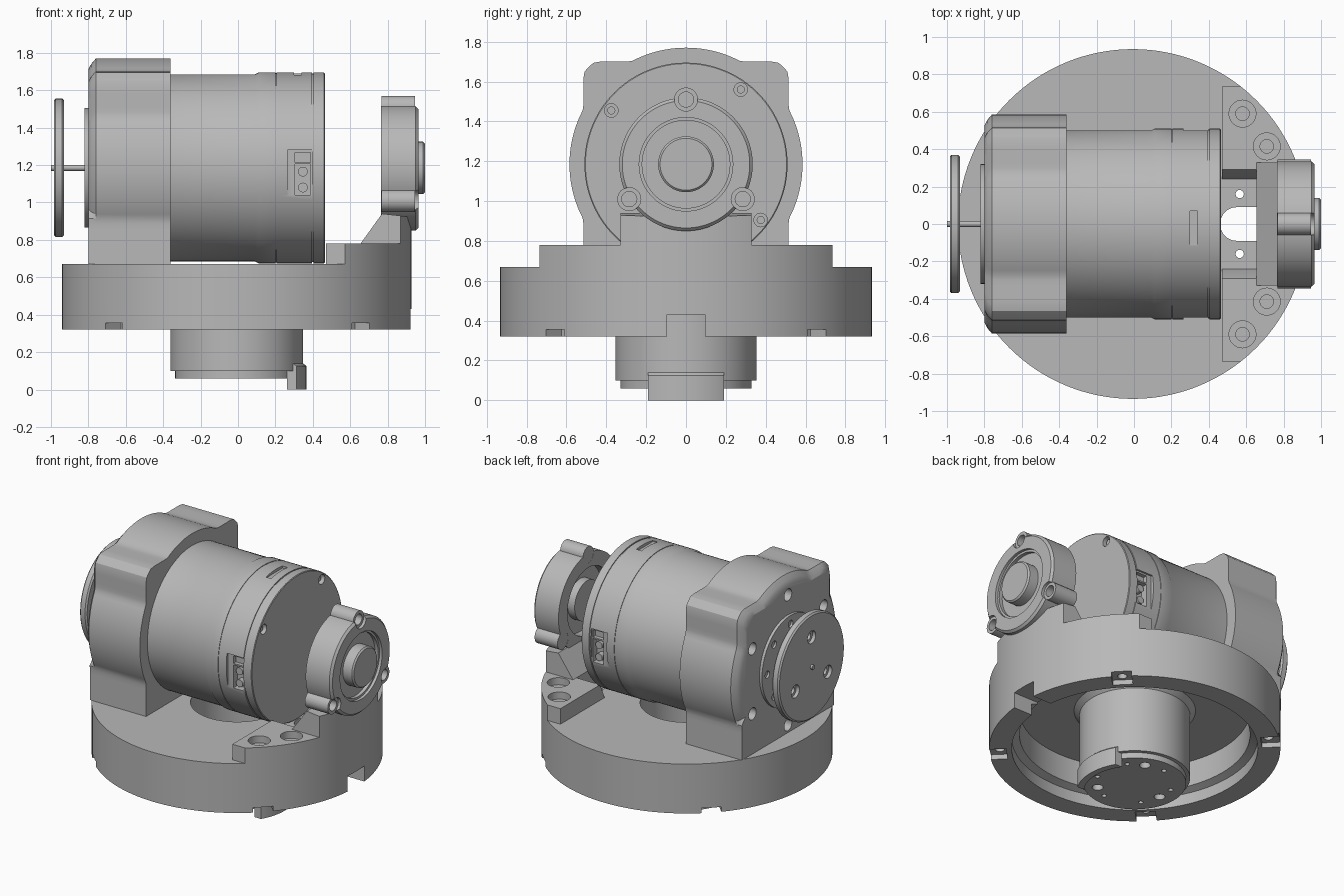
import bpy, bmesh, math
from mathutils import Matrix

default = bpy.data.objects.get("Cube")
if default:
    bpy.data.objects.remove(default)

grey = bpy.data.materials.new("machined grey")
grey.use_nodes = True
grey.diffuse_color = (0.48, 0.48, 0.48, 1)
grey.node_tree.nodes["Principled BSDF"].inputs["Base Color"].default_value = grey.diffuse_color

AXIS = 1.185          # height of the motor axis
OUT, MID = 0.935, -0.0065   # base radius and centre
UPRIGHT = Matrix.Translation((MID, 0, 0))
ALONG = Matrix.Translation((0, 0, AXIS)) @ Matrix.Rotation(math.pi / 2, 4, 'Y')


def finish(name, bm, matrix=Matrix()):
    bmesh.ops.remove_doubles(bm, verts=bm.verts, dist=1e-5)
    bm.transform(matrix)
    bmesh.ops.recalc_face_normals(bm, faces=bm.faces)
    if bm.calc_volume(signed=True) < 0:
        bmesh.ops.reverse_faces(bm, faces=bm.faces)
    mesh = bpy.data.meshes.new(name)
    bm.to_mesh(mesh)
    bm.free()
    mesh.materials.append(grey)
    ob = bpy.data.objects.new(name, mesh)
    bpy.context.collection.objects.link(ob)
    smooth(ob)
    return ob


def smooth(ob):
    ob.data.shade_smooth()
    ob.data.set_sharp_from_angle(angle=math.radians(28))


def lathe(name, profile, matrix=Matrix(), steps=96):
    """Spin (radius, height) points about local z."""
    bm = bmesh.new()
    vs = [bm.verts.new((r, 0, h)) for r, h in profile]
    es = [bm.edges.new(p) for p in zip(vs, vs[1:])]
    bmesh.ops.spin(bm, geom=vs + es, cent=(0, 0, 0), axis=(0, 0, 1),
                   angle=2 * math.pi, steps=steps, use_duplicate=False)
    return finish(name, bm, matrix)


def rod(name, r, a, b, matrix=Matrix(), steps=32):
    return lathe(name, [(0, a), (r, a), (r, b), (0, b)], matrix, steps)


def rod_z(name, r, x, y, a, b):
    return rod(name, r, a, b, Matrix.Translation((x, y, 0)))


def rod_x(name, r, y, z, a, b):
    return rod(name, r, a, b, Matrix.Translation((0, y, z)) @ ALONG)


def loft(name, rings):
    bm = bmesh.new()
    rows = [[bm.verts.new(p) for p in ring] for ring in rings]
    for low, high in zip(rows, rows[1:]):
        for i in range(len(low)):
            j = (i + 1) % len(low)
            bm.faces.new((low[i], low[j], high[j], high[i]))
    bm.faces.new(rows[0])
    bm.faces.new(rows[-1])
    return finish(name, bm)


def box(name, x, y, z):
    return loft(name, [[(x[0], y[0], h), (x[1], y[0], h), (x[1], y[1], h), (x[0], y[1], h)] for h in z])


def combine(ob, others, op='DIFFERENCE'):
    for other in others:
        mod = ob.modifiers.new("join", 'BOOLEAN')
        mod.object, mod.operation, mod.solver = other, op, 'EXACT'
        bpy.context.view_layer.update()
        graph = bpy.context.evaluated_depsgraph_get()
        mesh = bpy.data.meshes.new_from_object(ob.evaluated_get(graph))
        ob.modifiers.clear()
        ob.data = mesh
        bpy.data.objects.remove(other)
    smooth(ob)


def around(count, radius, start=0):
    for i in range(count):
        a = math.radians(start) + 2 * math.pi * i / count
        yield radius * math.cos(a), radius * math.sin(a)


# Round base with hollow underside and hollow central stem
base = lathe("round_base", [
    (0, 0.15), (0.3, 0.15), (0.3, 0.67), (OUT, 0.67), (OUT, 0.32), (0.79, 0.32), (0.79, 0.40),
    (0.74, 0.42), (0.74, 0.6), (0.39, 0.6), (0.355, 0.565), (0.355, 0.10), (0.33, 0.10),
    (0.33, 0.06), (0, 0.06)], UPRIGHT, 128)
cuts = [box("key_notch", (0.7, 1), (-0.095, 0.095), (0.2, 0.43)),
        rod_z("slot_end", 0.09, 0.55, 0, 0.5, 0.8),
        box("slot", (0.55, 0.66), (-0.09, 0.09), (0.5, 0.8))]
for x, y in around(4, 0.93, 45):
    notch = box("rim_notch", (-0.11, 0.11), (-0.065, 0.065), (0.2, 0.355))
    notch.data.transform(Matrix.Translation((x, y, 0)) @ Matrix.Rotation(math.atan2(y, x), 4, 'Z'))
    cuts.append(notch)
for x, y in around(4, 0.865, 45):
    cuts.append(rod_z("rim_hole", 0.03, x, y, 0.2, 0.42))
for x, y in around(3, 0.24, 67):
    cuts.append(rod_z("stem_hole", 0.035, x, y, 0, 0.1))
for x, y in around(6, 0.25, 40):
    cuts.append(rod_z("stem_pin_hole", 0.016, x, y, 0, 0.1))
for y in (-0.16, 0.16):
    cuts.append(rod_z("floor_hole", 0.022, 0.565, y, 0.5, 0.8))
combine(base, cuts)

# Curved stop tab hugging the foot of the stem
tab = lathe("stop_tab", [(0.328, 0), (0.372, 0), (0.372, 0.125), (0.355, 0.14), (0.328, 0.14),
                         (0.328, 0)], UPRIGHT)
combine(tab, [box("trim", (0.1, 0.5), (-0.19, 0.19), (-0.1, 0.3))], 'INTERSECT')

# Bracket foot, trimmed to the base outline, with pocket and counterbored holes
foot = box("bracket_foot", (0.47, 1), (-0.735, 0.735), (0.65, 0.78))
combine(foot, [rod("trim", OUT, 0.5, 1.2, UPRIGHT, 128)], 'INTERSECT')
cuts = [loft("pocket", [[(x, -0.23, 0.6), (x, 0.23, 0.6), (x, 0.24, 0.67),
                         (x, 0.30, 0.8), (x, -0.30, 0.8), (x, -0.24, 0.67)] for x in (0.4, 0.655)])]
for x, y in ((0.58, 0.59), (0.71, 0.415)):
    for s in (-1, 1):
        cuts += [rod_z("counterbore", 0.072, x, s * y, 0.73, 0.9),
                 rod_z("bolt_hole", 0.036, x, s * y, 0.69, 0.9)]
combine(foot, cuts)

# Sloped upright carrying the bearing
side = [(0.655, 0.66), (0.655, 0.78), (0.77, 0.94), (0.95, 0.92), (0.95, 0.66)]
upright = loft("bracket_upright", [[(x, y, z) for x, z in side] for y in (-0.33, 0.33)])
combine(upright, [rod("trim", OUT, 0.5, 1.2, UPRIGHT, 128)], 'INTERSECT')

# Bearing ring, notched where three hollow screw lobes sit, and a central pin
ring = lathe("bearing_ring", [
    (0.235, 0.765), (0.335, 0.765), (0.335, 0.95), (0.32, 0.965), (0.235, 0.965),
    (0.235, 0.765)], ALONG)
lobes = [(0, 0.325), (-0.285, -0.175), (0.285, -0.175)]
combine(ring, [rod_x("lobe_seat", 0.058, y, z, 0.6, 1.1) for y, z in lobes])
for y, z in lobes:
    lathe("screw_lobe", [(0, 0.766), (0.06, 0.766), (0.06, 0.945), (0.038, 0.945),
                         (0.038, 0.89), (0, 0.89)], Matrix.Translation((0, y, z)) @ ALONG, 40)
lathe("bearing_core", [
    (0, 0.775), (0.14, 0.775), (0.14, 0.83), (0.238, 0.83), (0.238, 0.945), (0.22, 0.945),
    (0.22, 0.92), (0.14, 0.92), (0.14, 0.99), (0.13, 1.0), (0, 1.0)], ALONG)

# Motor body with seam grooves and end cap
motor = lathe("motor_body", [
    (0, -0.4), (0.5, -0.4), (0.5, 0.09), (0.51, 0.11), (0.51, 0.2), (0.506, 0.2), (0.506, 0.206),
    (0.51, 0.206), (0.51, 0.395), (0.504, 0.395), (0.504, 0.404), (0.51, 0.404),
    (0.51, 0.46), (0.505, 0.464), (0, 0.464)], ALONG, 128)
screws = [(-0.375, 0.27), (0.275, 0.375), (0.375, -0.28)]
cuts = [rod_x("screw_well", 0.034, y, z, 0.43, 0.6) for y, z in screws]
cuts.append(box("status_slot", (0.3, 0.34), (-0.115, 0.07), (AXIS + 0.49, 2)))
for s in (-1, 1):
    cuts += [box("socket_flat", (0.265, 0.395), sorted((s * 0.488, s * 0.7)), (1.03, 1.28)),
             box("socket", (0.305, 0.388), sorted((s * 0.44, s * 0.7)), (1.04, 1.205)),
             box("small_socket", (0.305, 0.388), sorted((s * 0.46, s * 0.7)), (1.215, 1.268))]
combine(motor, cuts)
for y, z in screws:
    rod_x("motor_screw", 0.02, y, z, 0.42, 0.445)
for s in (-1, 1):
    for z in (1.08, 1.165):
        turn = Matrix.Translation((0.347, 0, z)) @ Matrix.Rotation(-s * math.pi / 2, 4, 'X')
        rod("socket_pin", 0.026, 0.42, 0.48, turn, 20)


# Gear housing: a disc merged with a rounded square, chamfered at the outer end
def housing_ring(x, scale):
    points = []
    for i in range(144):
        a = 2 * math.pi * i / 144
        c, s = math.cos(a), math.sin(a)
        square = 0.515 / max(abs(c), abs(s))
        if s > 0:
            square = min(square, 0.69)
        r = max(0.585, square) if s > -0.7 else square
        if s > 0 or abs(c) >= 0.9:
            r *= scale
        points.append((x, r * c, max(0.66, AXIS + r * s)))
    return points


housing = loft("gear_housing", [housing_ring(-0.80, 0.9), housing_ring(-0.785, 0.95),
                                housing_ring(-0.76, 1), housing_ring(-0.36, 1)])
combine(housing, [rod_x("housing_hole", 0.042, y, z, -0.9, -0.72) for y, z in around(6, 0.46, 90)])

# Output flange, thin shaft and separate output disc
flange = rod("output_flange", 0.32, -0.82, -0.79, ALONG, 96)
combine(flange, [rod_x("flange_hole", 0.025, y, z, -0.9, -0.805) for y, z in around(8, 0.26)])
rod("output_shaft", 0.016, -1.0, -0.8, ALONG)
disc = lathe("output_disc", [(0, -0.985), (0.36, -0.985), (0.37, -0.975), (0.37, -0.94),
                             (0.36, -0.93), (0, -0.93)], ALONG)
cuts = []
for y, z in around(3, 0.21, 90):
    cuts += [rod_x("disc_counterbore", 0.045, y, z, -1.1, -0.96),
             rod_x("disc_hole", 0.025, y, z, -1.1, -0.9)]
combine(disc, cuts)
